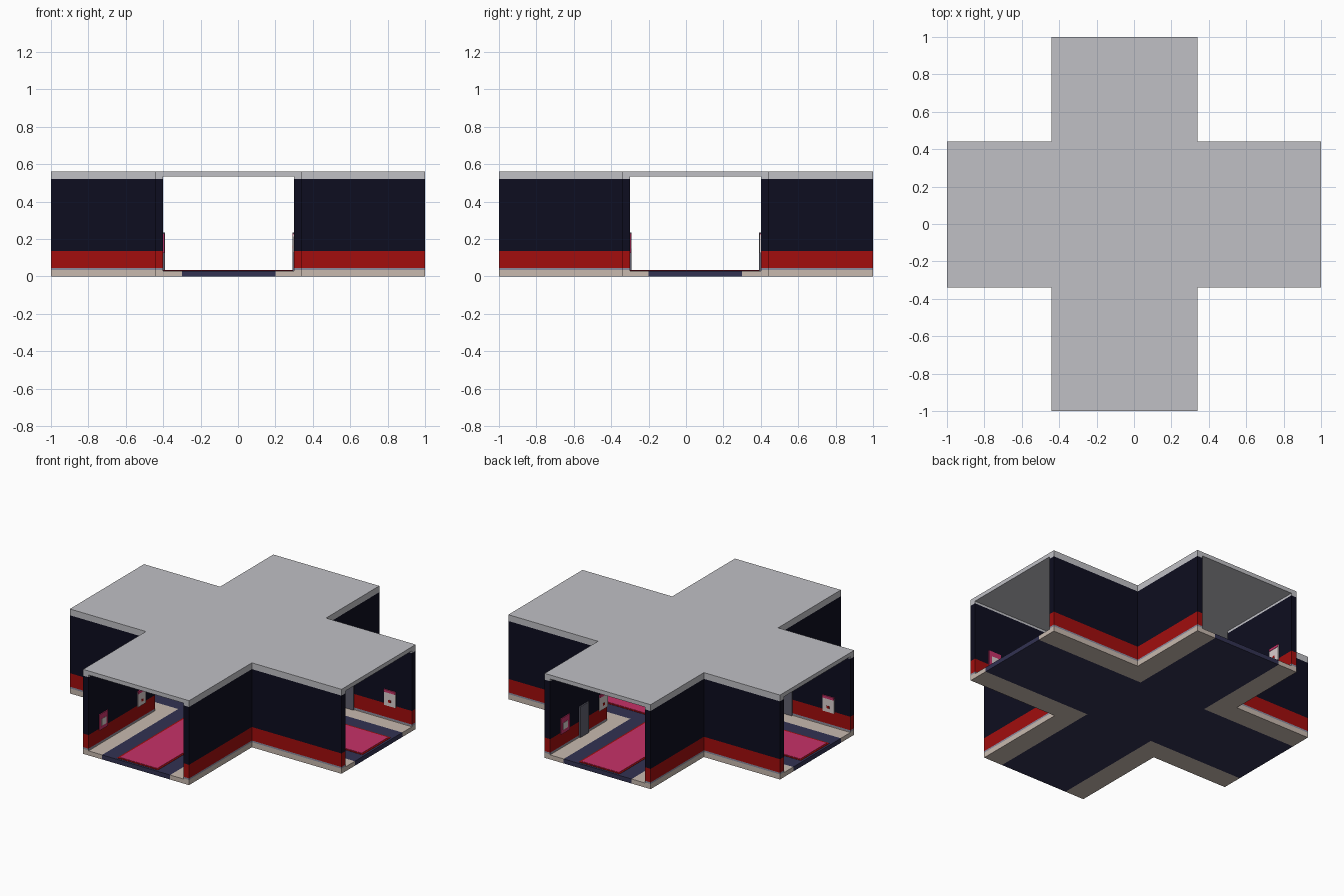
import bpy, bmesh, math
from mathutils import Matrix, Vector

if "Cube" in bpy.data.objects:
    bpy.data.objects.remove(bpy.data.objects["Cube"])

CX, CY = -0.05, 0.05          # centre line of the two crossing corridors


def mat(name, r, g, b):
    m = bpy.data.materials.new(name)
    m.diffuse_color = (r, g, b, 1)
    m.use_nodes = True
    m.node_tree.nodes["Principled BSDF"].inputs["Base Color"].default_value = m.diffuse_color
    return m


NAVY = mat("wall_navy", 0.004, 0.004, 0.014)
RED = mat("skirting_red", 0.36, 0.004, 0.004)
TAN = mat("kerb_tan", 0.58, 0.49, 0.43)
FLOOR = mat("floor_blue", 0.032, 0.032, 0.085)
PINK = mat("carpet_pink", 0.57, 0.032, 0.14)
GREY = mat("roof_grey", 0.53, 0.53, 0.56)
LILAC = mat("trim_lilac", 0.26, 0.26, 0.34)
DOOR = mat("door_grey", 0.12, 0.12, 0.16)
WHITE = mat("sign_white", 0.70, 0.62, 0.62)


def prism(name, pts, levels, mats):
    """Extrude a plan outline through heights, one material per storey."""
    bm = bmesh.new()
    rings = [[bm.verts.new((x, y, z)) for x, y in pts] for z in levels]
    n = len(pts)
    for k, (a, b) in enumerate(zip(rings, rings[1:])):
        for i in range(n):
            j = (i + 1) % n
            bm.faces.new((a[i], a[j], b[j], b[i])).material_index = k
    bm.faces.new(rings[0][::-1]).material_index = 0
    bm.faces.new(rings[-1]).material_index = len(mats) - 1
    bmesh.ops.recalc_face_normals(bm, faces=bm.faces)
    me = bpy.data.meshes.new(name)
    bm.to_mesh(me)
    bm.free()
    for m in mats:
        me.materials.append(m)
    ob = bpy.data.objects.new(name, me)
    bpy.context.collection.objects.link(ob)
    return ob


def cross(w, e=1.0):
    """Plus-shaped outline with half width w and arm ends at +-e."""
    a, b, c, d = CX - w, CX + w, CY - w, CY + w
    return [(a, -e), (b, -e), (b, c), (e, c), (e, d), (b, d),
            (b, e), (a, e), (a, d), (-e, d), (-e, c), (a, c)]


def ell(sx, sy, w0, w1):
    """L-shaped outline hugging one corner of the crossing."""
    x0, x1 = CX + sx * w0, CX + sx * w1
    y0, y1 = CY + sy * w0, CY + sy * w1
    return [(sx, y0), (x0, y0), (x0, sy), (x1, sy), (x1, y1), (sx, y1)]


# roof, floor and carpet
prism("roof", cross(0.39), [0.535, 0.562], [GREY])
prism("floor", cross(0.25), [0, 0.03], [FLOOR])
prism("carpet_border", cross(0.15, 0.985), [0.03, 0.032], [RED])
prism("carpet", cross(0.138, 0.973), [0.032, 0.034], [PINK])

# corner walls with striped base, and kerbs along them
for sx in (-1, 1):
    for sy in (-1, 1):
        prism("corner_wall", ell(sx, sy, 0.35, 0.39),
              [0, 0.034, 0.045, 0.135, 0.52, 0.535],
              [TAN, LILAC, RED, NAVY, GREY])
        prism("kerb", ell(sx, sy, 0.25, 0.35), [0, 0.03], [TAN])


def plate(name, k, side, dist, width, z0, z1, m, near=0.0, far=0.006):
    """Plate on a wall of arm k, dist measured in from the arm's opening."""
    end = (1.05, 0.95, 0.95, 1.05)[k]
    x0, x1 = end - dist - width / 2, end - dist + width / 2
    y0, y1 = side * (0.35 - near), side * (0.35 - far)
    rot = Matrix.Rotation(k * math.pi / 2, 3, 'Z')
    pts = [rot @ Vector((x, y, 0)) for x, y in ((x0, y0), (x1, y0), (x1, y1), (x0, y1))]
    prism(name, [(p.x + CX, p.y + CY) for p in pts], [z0, z1], [m])


def white_sign(k, side, dist):
    plate("white_sign", k, side, dist, 0.085, 0.125, 0.225, WHITE)
    plate("sign_header", k, side, dist, 0.085, 0.213, 0.23, PINK, 0.0, 0.008)
    plate("sign_mark", k, side, dist, 0.018, 0.15, 0.166, RED, 0.006, 0.008)


# signs and doors repeat on every arm
for k in range(4):
    white_sign(k, 1, 0.16)
    plate("door", k, 1, 0.47, 0.09, 0.03, 0.235, DOOR, 0.0, 0.009)
    plate("pink_sign", k, -1, 0.153, 0.09, 0.125, 0.23, PINK)
    plate("pink_sign_panel", k, -1, 0.153, 0.05, 0.15, 0.195, WHITE, 0.006, 0.008)
    white_sign(k, -1, 0.555)
    if k == 1:
        plate("door", k, -1, 0.35, 0.09, 0.03, 0.235, DOOR, 0.0, 0.009)
